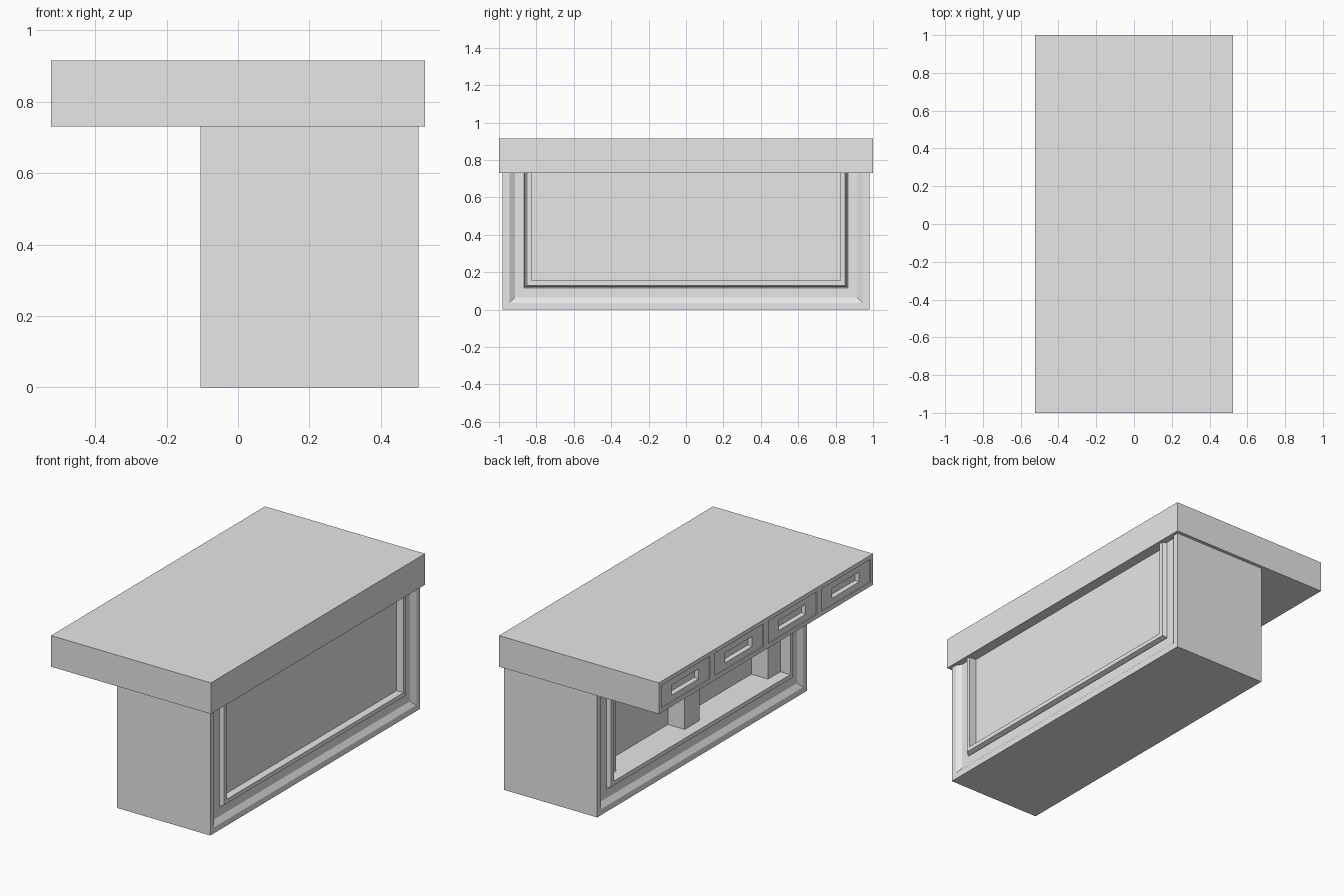
import bpy
import bmesh
from mathutils import Vector

cube = bpy.data.objects.get("Cube")
if cube:
    bpy.data.objects.remove(cube, do_unlink=True)

grey = bpy.data.materials.new("plain grey")
grey.use_nodes = True
GREY = (0.8, 0.8, 0.8, 1)
grey.diffuse_color = GREY
grey.node_tree.nodes["Principled BSDF"].inputs["Base Color"].default_value = GREY


def finish(bm, name):
    bmesh.ops.recalc_face_normals(bm, faces=bm.faces[:])
    mesh = bpy.data.meshes.new(name)
    bm.to_mesh(mesh)
    bm.free()
    mesh.materials.append(grey)
    obj = bpy.data.objects.new(name, mesh)
    bpy.context.collection.objects.link(obj)
    return obj


def box(bm, low, high):
    low, high = Vector(low), Vector(high)
    made = bmesh.ops.create_cube(bm, size=1)
    bmesh.ops.scale(bm, vec=high - low, verts=made["verts"])
    bmesh.ops.translate(bm, vec=(low + high) / 2, verts=made["verts"])


def scale_face(face, y, z):
    centre = face.calc_center_median()
    for v in face.verts:
        v.co.y = centre.y + (v.co.y - centre.y) * y
        v.co.z = centre.z + (v.co.z - centre.z) * z


# Cabinet: a U-shaped outline swept from the open bay round to the sunk panel
BACK, FRONT, HALF, TOP = -0.105, 0.505, 0.98, 0.735
moulding = [(0, 0), (0.035, 0), (0.065, 0.02), (0.115, 0.02),
            (0.12, 0.03), (0.13, 0.0), (0.155, 0.0)]
rings = [(0.07, 0.155)]
rings += [(BACK + depth, inset) for inset, depth in reversed(moulding)]
rings += [(FRONT - depth, inset) for inset, depth in moulding]
rings += [(FRONT - 0.045, 0.155)]

bm = bmesh.new()
loops = []
for x, inset in rings:
    w = HALF - inset
    loops.append([bm.verts.new((x, y, z)) for y, z in
                  ((-w, TOP), (-w, inset), (w, inset), (w, TOP))])
for a, b in zip(loops, loops[1:]):
    for i in range(3):
        bm.faces.new((a[i], a[i + 1], b[i + 1], b[i]))
bm.faces.new(loops[0])
bm.faces.new(loops[-1])
finish(bm, "cabinet")

# Three uprights standing inside the open bay
for label, y in (("right", -0.78), ("middle", 0), ("left", 0.78)):
    bm = bmesh.new()
    box(bm, (-0.04, y - 0.07, 0.155), (0.07, y + 0.07, TOP))
    finish(bm, label + "_upright")

# Countertop with four drawer fronts, each with a scooped finger pull
bm = bmesh.new()
box(bm, (-0.523, -1, 0.731), (0.523, 1, 0.915))
for y in (-0.5, 0, 0.5):
    bmesh.ops.bisect_plane(bm, geom=bm.verts[:] + bm.edges[:] + bm.faces[:],
                           plane_co=(0, y, 0), plane_no=(0, 1, 0))
bm.normal_update()
drawers = [f for f in bm.faces if f.normal.x < -0.9]
bmesh.ops.inset_individual(bm, faces=drawers, thickness=0.035, depth=0)
bmesh.ops.inset_individual(bm, faces=drawers, thickness=0.001, depth=-0.005)
bmesh.ops.inset_individual(bm, faces=drawers, thickness=0.01, depth=0)
for f in drawers:
    scale_face(f, 0.58, 0.5)
bmesh.ops.inset_individual(bm, faces=drawers, thickness=0.012, depth=-0.02)
finish(bm, "countertop")
